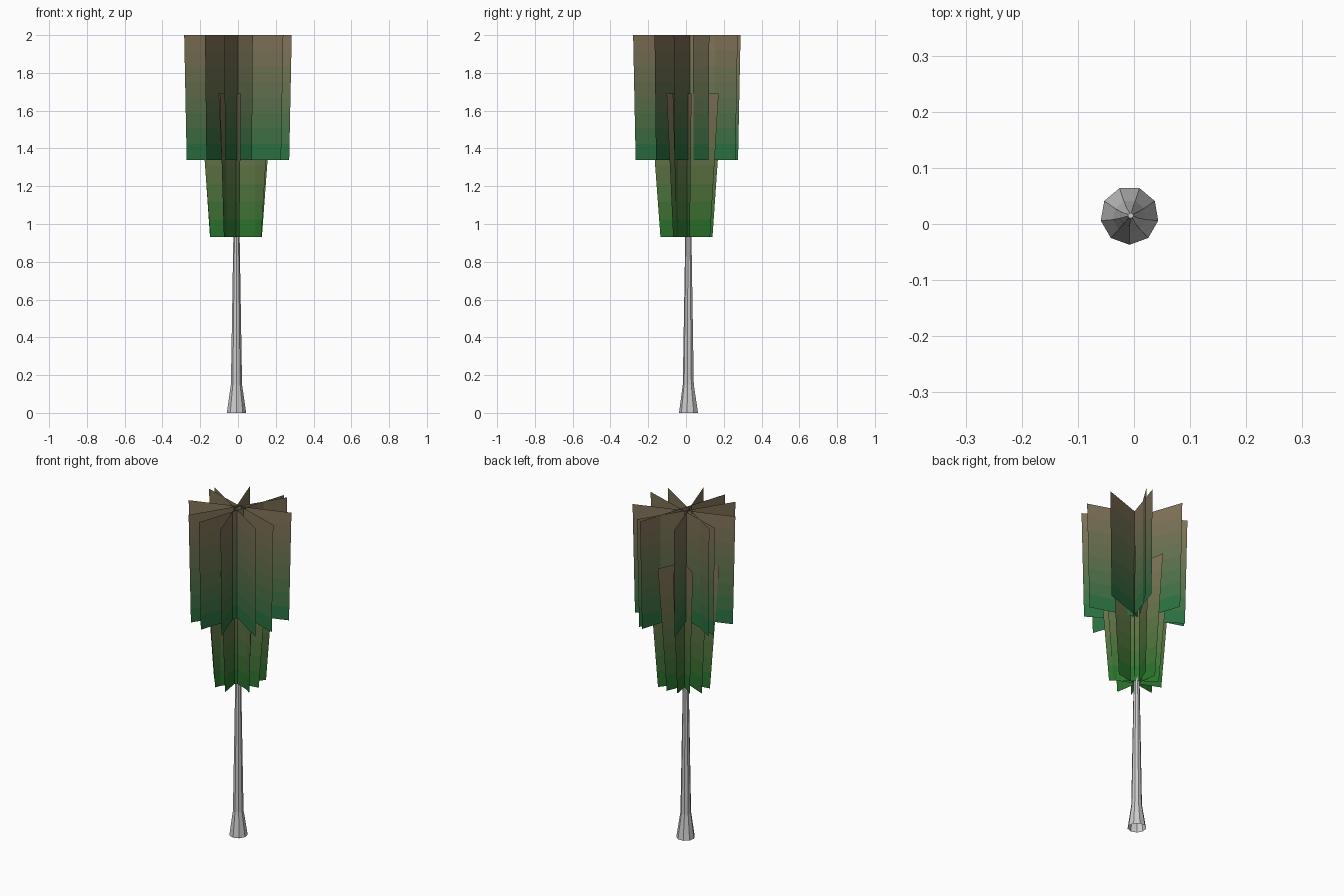
import bpy, math

if "Cube" in bpy.data.objects:
    bpy.data.objects.remove(bpy.data.objects["Cube"])

def mesh_object(name, verts, faces):
    me = bpy.data.meshes.new(name)
    me.from_pydata(verts, [], faces)
    ob = bpy.data.objects.new(name, me)
    bpy.context.collection.objects.link(ob)
    return ob

# Trunk: open nine-sided tapering tube with a flared foot and pointed tip
SIDES = 9
rings = [(-0.008, 0.015, 0.0, 0.052), (-0.008, 0.013, 0.15, 0.030),
         (-0.008, 0.013, 0.93, 0.017), (-0.006, 0.015, 1.70, 0.005)]
verts = [(x + r * math.cos(a), y + r * math.sin(a), z)
         for x, y, z, r in rings
         for a in (math.radians(-90 + 360 * i / SIDES) for i in range(SIDES))]
faces = [(k * SIDES + i, k * SIDES + (i + 1) % SIDES,
          (k + 1) * SIDES + (i + 1) % SIDES, (k + 1) * SIDES + i)
         for k in range(len(rings) - 1) for i in range(SIDES)]
faces.append(tuple((len(rings) - 1) * SIDES + i for i in range(SIDES)))
mesh_object("trunk", verts, faces)

BANDS = 8

def gradient(name, low, high):
    mats = []
    for k in range(BANDS):
        t = (k + 0.5) / BANDS
        m = bpy.data.materials.new(f"{name}_{k}")
        m.diffuse_color = [a + (b - a) * t for a, b in zip(low, high)] + [1]
        m.use_nodes = True
        m.node_tree.nodes["Principled BSDF"].inputs["Base Color"].default_value = m.diffuse_color
        mats.append(m)
    return mats

# Foliage tier: vertical crossing cards, each (centre x, centre y, angle)
def tier(name, cards, z0, z1, half0, half1, mats):
    for n, (cx, cy, deg) in enumerate(cards):
        c, s = math.cos(math.radians(deg)), math.sin(math.radians(deg))
        v = []
        for k in range(BANDS + 1):
            t = k / BANDS
            h, z = half0 + (half1 - half0) * t, z0 + (z1 - z0) * t
            v += [(cx - h * c, cy - h * s, z), (cx + h * c, cy + h * s, z)]
        f = [(2 * k, 2 * k + 1, 2 * k + 3, 2 * k + 2) for k in range(BANDS)]
        ob = mesh_object(f"{name}_{n + 1}", v, f)
        for m in mats:
            ob.data.materials.append(m)
        for k, p in enumerate(ob.data.polygons):
            p.material_index = k

upper = [(-0.018, 0.0, 109), (-0.017, 0.023, 57.8), (-0.005, 0.027, 19),
         (-0.011, -0.009, -32.1), (0.003, 0.027, -18.1), (0.018, 0.007, 72.2)]
tier("upper_foliage", upper, 1.34, 2.0, 0.282, 0.296,
     gradient("upper_leaf", (0.01, 0.17, 0.05), (0.23, 0.17, 0.10)))

lower = [(-0.015, 0.001, 99.2), (0.014, 0.016, -37.5), (0.016, 0.018, 52.4),
         (-0.010, -0.001, 8.9), (-0.021, 0.005, -22.9), (-0.021, 0.013, 67.1)]
tier("lower_foliage", lower, 0.93, 1.69, 0.138, 0.195,
     gradient("lower_leaf", (0.01, 0.17, 0.02), (0.23, 0.17, 0.10)))
